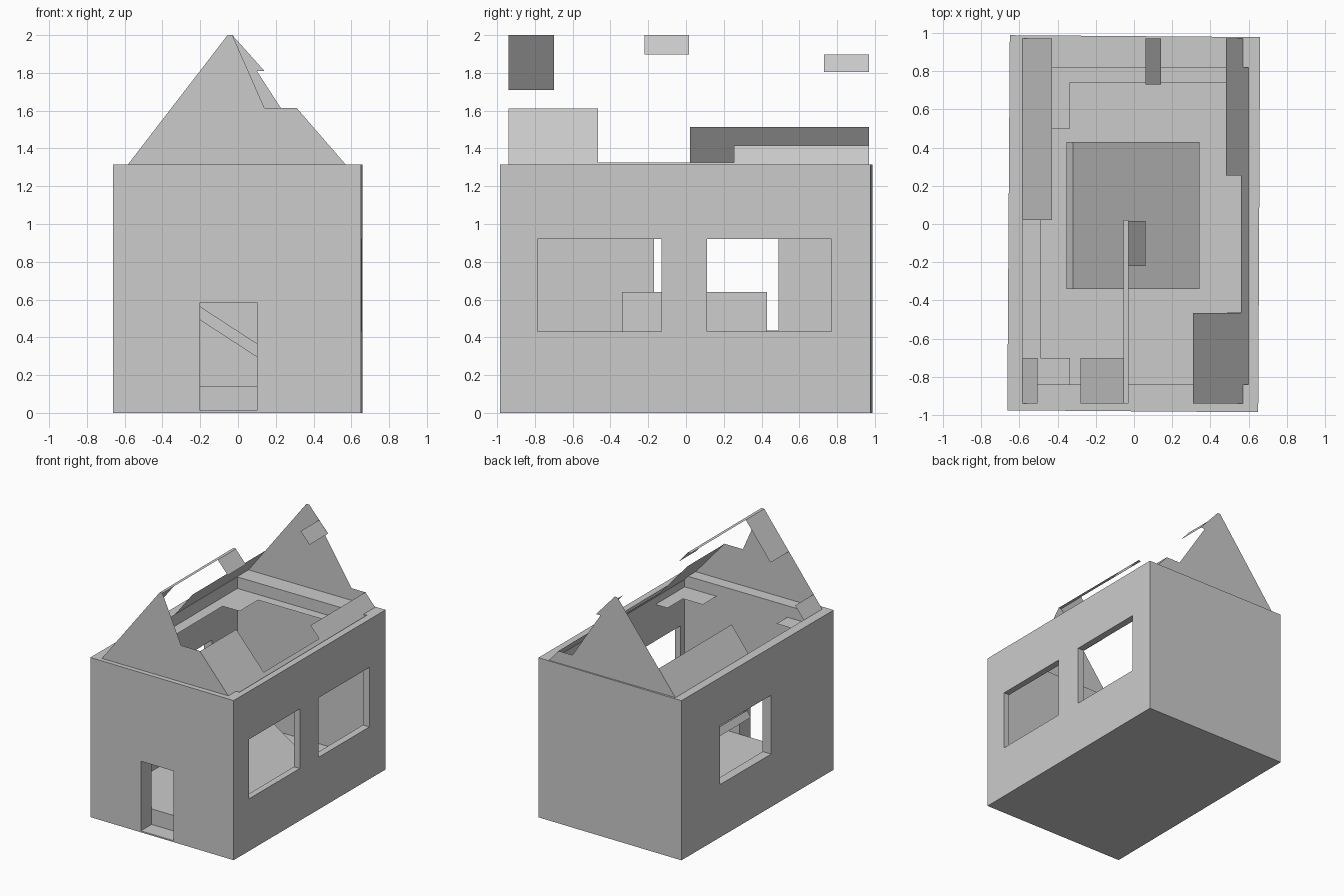
import bpy, bmesh, math

if "Cube" in bpy.data.objects:
    bpy.data.objects.remove(bpy.data.objects["Cube"])


def mesh_object(name, faces):
    """Object from a short list of polygons, each a list of 3D points."""
    bm = bmesh.new()
    for pts in faces:
        bm.faces.new([bm.verts.new(p) for p in pts])
    bmesh.ops.remove_doubles(bm, verts=bm.verts, dist=1e-4)
    me = bpy.data.meshes.new(name)
    bm.to_mesh(me)
    bm.free()
    ob = bpy.data.objects.new(name, me)
    bpy.context.collection.objects.link(ob)
    return ob


def prism(name, outline, z0, z1):
    """Vertical solid from a plan outline."""
    bm = bmesh.new()
    face = bm.faces.new([bm.verts.new((x, y, z0)) for x, y in outline])
    ext = bmesh.ops.extrude_face_region(bm, geom=[face])
    for v in ext["geom"]:
        if isinstance(v, bmesh.types.BMVert):
            v.co.z = z1
    bmesh.ops.recalc_face_normals(bm, faces=bm.faces)
    me = bpy.data.meshes.new(name)
    bm.to_mesh(me)
    bm.free()
    ob = bpy.data.objects.new(name, me)
    bpy.context.collection.objects.link(ob)
    return ob


def box(name, x0, x1, y0, y1, z0, z1):
    return prism(name, [(x0, y0), (x1, y0), (x1, y1), (x0, y1)], z0, z1)


# Wall shell, slightly out of square, hollowed with door and window openings
walls = prism("walls", [(-0.663, -0.975), (0.65, -0.985), (0.66, 0.978), (-0.65, 0.988)], 0, 1.315)
cutters = [
    box("room_cutter", -0.58, 0.60, -0.84, 0.82, 0.14, 1.6),
    box("door_cutter", -0.20, 0.10, -1.2, -0.84, 0.012, 0.585),
    box("door_head_cutter", -0.20, 0.10, -0.9, -0.8, 0.14, 0.585),
    box("right_front_window_cutter", 0.5, 0.8, -0.785, -0.13, 0.43, 0.92),
    box("right_back_window_cutter", 0.5, 0.8, 0.11, 0.77, 0.43, 0.92),
    box("left_window_cutter", -0.8, -0.5, -0.17, 0.49, 0.435, 0.92),
]
for c in cutters:
    mod = walls.modifiers.new(c.name, "BOOLEAN")
    mod.operation = "DIFFERENCE"
    mod.solver = "EXACT"
    mod.object = c
    bpy.context.view_layer.objects.active = walls
    bpy.ops.object.modifier_apply(modifier=mod.name)
    bpy.data.objects.remove(c, do_unlink=True)

# Broken gable ends
FRONT, BACK = -0.94, 0.97
EAVE, RIDGE = 1.315, 2.0
front = [(-0.583, EAVE), (-0.055, RIDGE), (-0.03, RIDGE), (0.14, 1.615), (0.31, 1.615), (0.57, EAVE)]
back = [(-0.583, EAVE), (-0.055, RIDGE), (-0.03, RIDGE), (0.14, 1.81), (0.10, 1.81),
        (0.355, 1.415), (0.482, 1.415), (0.57, EAVE)]
mesh_object("front_gable", [[(x, FRONT, z) for x, z in front]])
mesh_object("back_gable", [[(x, BACK, z) for x, z in reversed(back)]])


# Roof fragments lying on the two slopes
def roof_z(x, side):
    if side < 0:
        return EAVE + (x + 0.583) * (RIDGE - EAVE) / 0.528
    return EAVE + (0.57 - x) * (RIDGE - EAVE) / 0.60


def roof_patch(x0, x1, y0, y1, side):
    a, b = roof_z(x0, side), roof_z(x1, side)
    return [(x0, y0, a), (x1, y0, b), (x1, y1, b), (x0, y1, a)]


mesh_object("left_roof_fragments", [
    roof_patch(-0.583, -0.43, 0.02, BACK, -1),
    roof_patch(-0.583, -0.505, FRONT, -0.70, -1),
    roof_patch(-0.28, -0.055, FRONT, -0.70, -1)])
mesh_object("right_roof_fragments", [
    roof_patch(-0.03, 0.06, -0.22, 0.015, 1),
    roof_patch(0.06, 0.14, 0.73, BACK, 1),
    roof_patch(0.31, 0.57, FRONT, -0.465, 1),
    roof_patch(0.482, 0.57, 0.255, BACK, 1),
    roof_patch(0.56, 0.60, -0.84, 0.82, 1)])
mesh_object("ridge_strip", [[(-0.055, FRONT, RIDGE), (-0.03, FRONT, RIDGE),
                             (-0.03, 0.02, RIDGE), (-0.055, 0.02, RIDGE)]])


# Remnants of the attic floor along the walls
def ledge(x0, x1, y0, y1, z=1.22):
    return [(x0, y0, z), (x1, y0, z), (x1, y1, z), (x0, y1, z)]


mesh_object("attic_floor_remnants", [
    ledge(-0.58, -0.49, -0.70, 0.50),
    ledge(-0.58, -0.335, -0.84, -0.70),
    ledge(-0.58, -0.335, 0.50, 0.82),
    ledge(-0.335, 0.60, 0.74, 0.82),
    ledge(0.31, 0.60, -0.84, -0.66),
    ledge(0.49, 0.60, -0.66, -0.46)])

# Fallen slab leaning inside the room
slab = box("fallen_slab", -0.395, 0.395, -0.385, 0.385, -0.03, 0.03)
slab.rotation_euler = (0, math.radians(33), 0)
slab.location = (-0.005, 0.045, 0.40)
